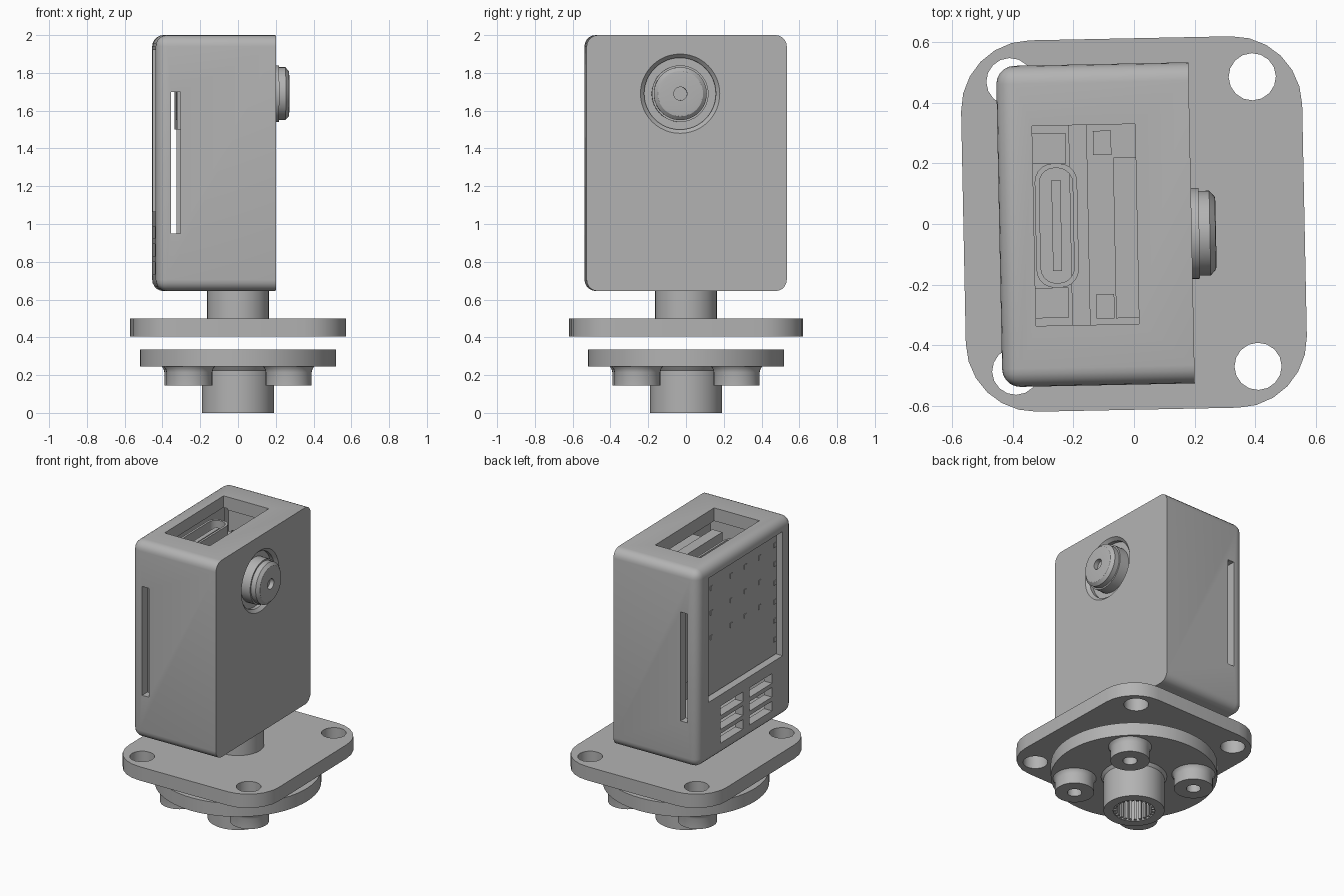
import bpy, bmesh, math
from mathutils import Matrix, Vector

if "Cube" in bpy.data.objects:
    bpy.data.objects.remove(bpy.data.objects["Cube"], do_unlink=True)

grey = bpy.data.materials.new("plain grey")
grey.use_nodes = True
grey.diffuse_color = (0.45, 0.45, 0.45, 1)
grey.node_tree.nodes["Principled BSDF"].inputs["Base Color"].default_value = (0.45, 0.45, 0.45, 1)

parts = []


def finish(name, bm, keep=True):
    bmesh.ops.recalc_face_normals(bm, faces=bm.faces[:])
    mesh = bpy.data.meshes.new(name)
    bm.to_mesh(mesh)
    bm.free()
    mesh.materials.append(grey)
    ob = bpy.data.objects.new(name, mesh)
    bpy.context.collection.objects.link(ob)
    if keep:
        parts.append(ob)
    return ob


def box(name, lo, hi, bevel=0, pick=None, segments=5, keep=True):
    """Box between two corners; edges chosen by pick(edge direction, edge middle) are rounded."""
    lo, hi = Vector(lo), Vector(hi)
    bm = bmesh.new()
    size = Matrix.Diagonal((hi - lo).to_4d())
    size[3][3] = 1
    bmesh.ops.create_cube(bm, size=1, matrix=Matrix.Translation((lo + hi) / 2) @ size)
    if bevel:
        edges = [e for e in bm.edges if pick((e.verts[1].co - e.verts[0].co).normalized(),
                                             (e.verts[0].co + e.verts[1].co) / 2)]
        bmesh.ops.bevel(bm, geom=edges, offset=bevel, segments=segments,
                        profile=0.5, affect='EDGES', clamp_overlap=True)
    return finish(name, bm, keep)


def lathe(name, profile, place=(0, 0, 0), turn=Matrix(), sides=48, keep=True):
    """Spin a closed (radius, height) profile about z, then turn and place it."""
    bm = bmesh.new()
    vs = [bm.verts.new((r, 0, z)) for r, z in profile]
    es = [bm.edges.new((a, b)) for a, b in zip(vs, vs[1:] + vs[:1])
          if a.co.x > 0 or b.co.x > 0]
    bmesh.ops.spin(bm, geom=vs + es, axis=(0, 0, 1), cent=(0, 0, 0),
                   angle=math.tau, steps=sides, use_merge=False)
    bmesh.ops.remove_doubles(bm, verts=bm.verts[:], dist=1e-5)
    bm.transform(Matrix.Translation(place) @ turn)
    return finish(name, bm, keep)


def cut(target, cutters):
    bpy.context.view_layer.objects.active = target
    for c in cutters:
        mod = target.modifiers.new("cut", 'BOOLEAN')
        mod.operation = 'DIFFERENCE'
        mod.solver = 'EXACT'
        mod.object = c
        bpy.ops.object.modifier_apply(modifier=mod.name)
        bpy.data.objects.remove(c, do_unlink=True)


def upright(d, m):
    return abs(d.z) > 0.9


def rod(r, z0, z1, hole=0):
    return [(hole, z0), (r, z0), (r, z1), (hole, z1)]


# Housing: rounded everywhere except around the lens face
housing = box("housing", (-0.445, -0.53, 0.645), (0.19, 0.53, 2), 0.06,
              lambda d, m: abs(d.x) > 0.9 or m.x < -0.4)
to_x = Matrix.Rotation(math.pi / 2, 4, 'Y')
lens_at = (0.19, -0.035, 1.69)
cutters = [
    box("inside", (-0.385, -0.47, 0.7), (0.13, 0.47, 1.91), keep=False),
    box("top_opening", (-0.33, -0.33, 1.8), (0.01, 0.33, 2.1), keep=False),
    box("back_window", (-0.6, -0.42, 1.065), (-0.3, 0.41, 1.92), keep=False),
    box("side_slots", (-0.365, -0.7, 0.95), (-0.315, 0.7, 1.7), keep=False),
    lathe("lens_recess", [(0, -0.045), (0.19, -0.045), (0.19, -0.02), (0.215, 0.005), (0, 0.005)],
          lens_at, to_x, keep=False),
]
for y in (-0.175, 0.15):
    for z in (0.765, 0.86, 0.955):
        cutters.append(box("vent", (-0.6, y - 0.125, z - 0.033), (-0.3, y + 0.125, z + 0.033), keep=False))
cut(housing, cutters)

# Lens barrel with a small dimple
lathe("lens_barrel", [(0, -0.06), (0.15, -0.06), (0.15, 0.025), (0.14, 0.025), (0.14, 0.06),
                      (0.12, 0.078), (0.105, 0.08), (0.035, 0.08), (0.035, 0.05), (0, 0.05)],
      lens_at, to_x)

# Circuit board behind the back window, with edge pads and chips
box("rear_board", (-0.4, -0.415, 1.07), (-0.37, 0.405, 1.915))
for i in range(6):
    z = 1.16 + i * 0.13
    box("edge_pad", (-0.405, -0.412, z), (-0.4, -0.385, z + 0.03))
for y in (-0.24, -0.08, 0.08, 0.3):
    for z in (1.45, 1.62, 1.79):
        box("solder_pad", (-0.404, y, z), (-0.4, y + 0.025, z + 0.03))

# Socket under the top opening
socket = box("socket_shell", (-0.325, -0.205, 1.55), (-0.185, 0.205, 1.9), 0.06, upright)
cut(socket, [box("socket_hole", (-0.31, -0.19, 1.62), (-0.2, 0.19, 2), 0.05, upright, keep=False)])
box("socket_tongue", (-0.27, -0.15, 1.6), (-0.24, 0.15, 1.87))
for s in (-1, 1):
    box("socket_bracket", (-0.33, s * 0.255 - 0.05, 1.5), (-0.22, s * 0.255 + 0.05, 1.78))
    box("board_clip", (-0.13, s * 0.27 - 0.04, 1.5), (-0.07, s * 0.27 + 0.04, 1.8))

# Camera module behind the lens
box("camera_board", (-0.21, -0.33, 1.1), (-0.15, 0.33, 1.75))
box("camera_module", (-0.065, -0.31, 1.3), (0.01, 0.22, 1.86))
box("camera_mount", (0.01, -0.22, 1.45), (0.14, 0.2, 1.84))

# Neck and mounting plate with four corner holes
lathe("neck", rod(0.163, 0.49, 0.66))
plate = box("mounting_plate", (-0.563, -0.613, 0.405), (0.563, 0.613, 0.5), 0.23, upright, 6)
cut(plate, [lathe("plate_hole", rod(0.078, 0.3, 0.6), (x, y, 0), sides=16, keep=False)
            for x in (-0.4, 0.4) for y in (-0.478, 0.478)])

# Servo horn: disc, hub with toothed bore, four screw bosses
lathe("horn_disc_and_hub", [(0, 0.335), (0.52, 0.335), (0.52, 0.245), (0.205, 0.245), (0.19, 0.225),
                            (0.19, 0), (0.13, 0), (0.13, 0.2), (0, 0.2)], sides=64)
for i in range(24):
    tooth = box("hub_tooth", (0.11, -0.008, 0.005), (0.135, 0.008, 0.2))
    tooth.data.transform(Matrix.Rotation(i * math.tau / 24, 4, 'Z'))
for x in (-0.263, 0.263):
    for y in (-0.263, 0.263):
        lathe("screw_boss", [(0.045, 0.25), (0.14, 0.25), (0.127, 0.235), (0.122, 0.215),
                             (0.122, 0.145), (0.045, 0.145)], (x, y, 0), sides=32)

# Slight turn of the whole assembly, and smooth shading with sharp edges
for ob in parts:
    ob.data.transform(Matrix.Rotation(math.radians(1.15), 4, 'Z'))
    ob.select_set(True)
bpy.context.view_layer.objects.active = housing
bpy.ops.object.shade_smooth_by_angle(angle=math.radians(30))
